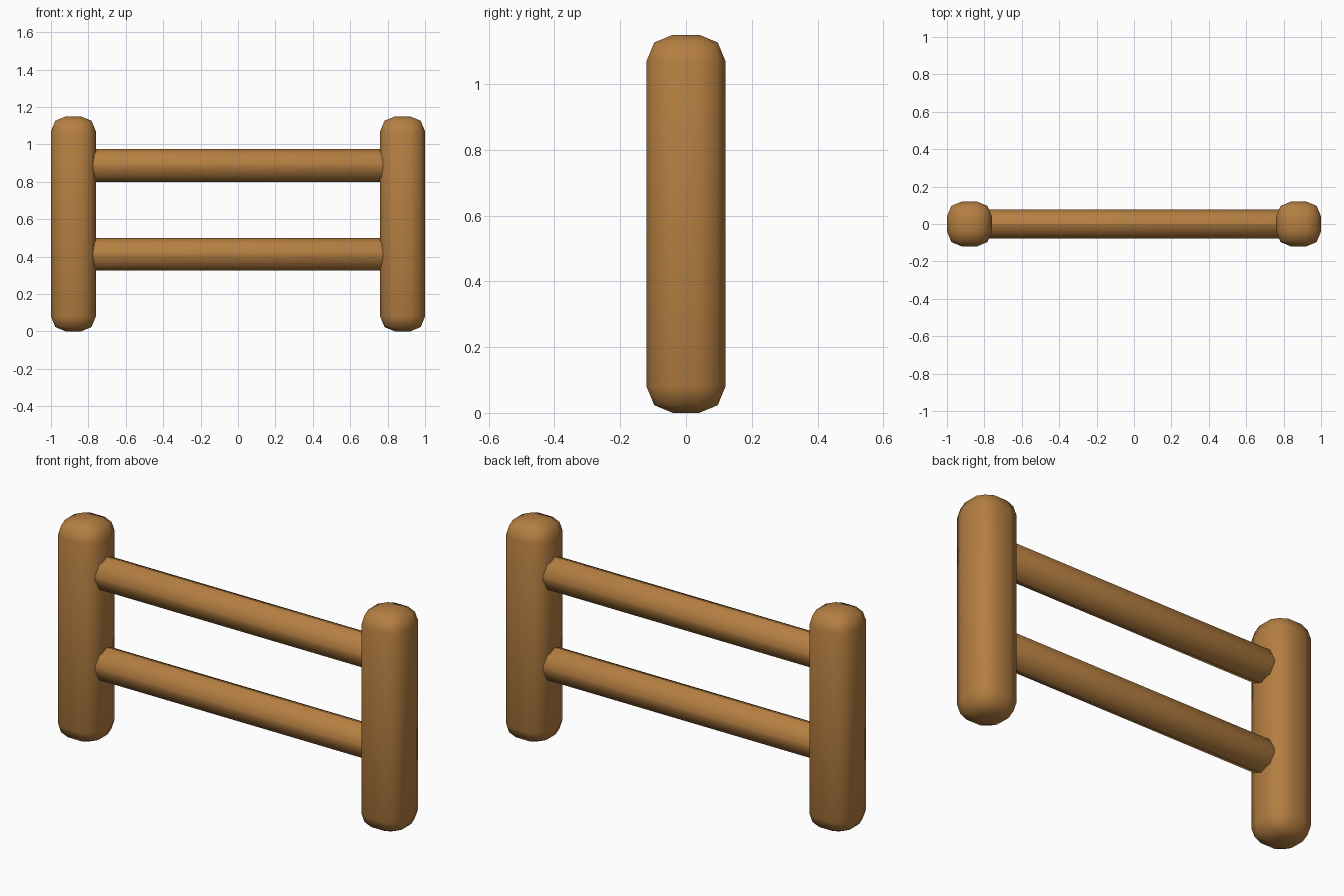
import bpy

if "Cube" in bpy.data.objects:
    bpy.data.objects.remove(bpy.data.objects["Cube"])

wood = bpy.data.materials.new("wood")
wood.diffuse_color = (0.46, 0.21, 0.053, 1)
wood.use_nodes = True
wood.node_tree.nodes["Principled BSDF"].inputs["Base Color"].default_value = wood.diffuse_color


def rounded_beam(name, size, location, bevel):
    """Box with two-segment rounded edges, smooth shaded."""
    bpy.ops.mesh.primitive_cube_add(size=1, location=location)
    obj = bpy.context.object
    obj.name = name
    obj.scale = size
    bpy.ops.object.transform_apply(location=False, rotation=False, scale=True)
    mod = obj.modifiers.new("round_edges", 'BEVEL')
    mod.width = bevel
    mod.segments = 2
    mod.limit_method = 'NONE'
    bpy.ops.object.modifier_apply(modifier=mod.name)
    obj.data.materials.append(wood)
    bpy.ops.object.shade_smooth()
    return obj


# Upright posts
for side, x in (("left", -0.88), ("right", 0.88)):
    rounded_beam(side + "_post", (0.24, 0.24, 1.15), (x, 0, 0.575), 0.08)

# Horizontal rails, rounded to a ridge along the top, ends buried in the posts
for level, z in (("lower", 0.4125), ("upper", 0.8875)):
    rounded_beam(level + "_rail", (1.76, 0.155, 0.175), (0, 0, z), 0.0774)
